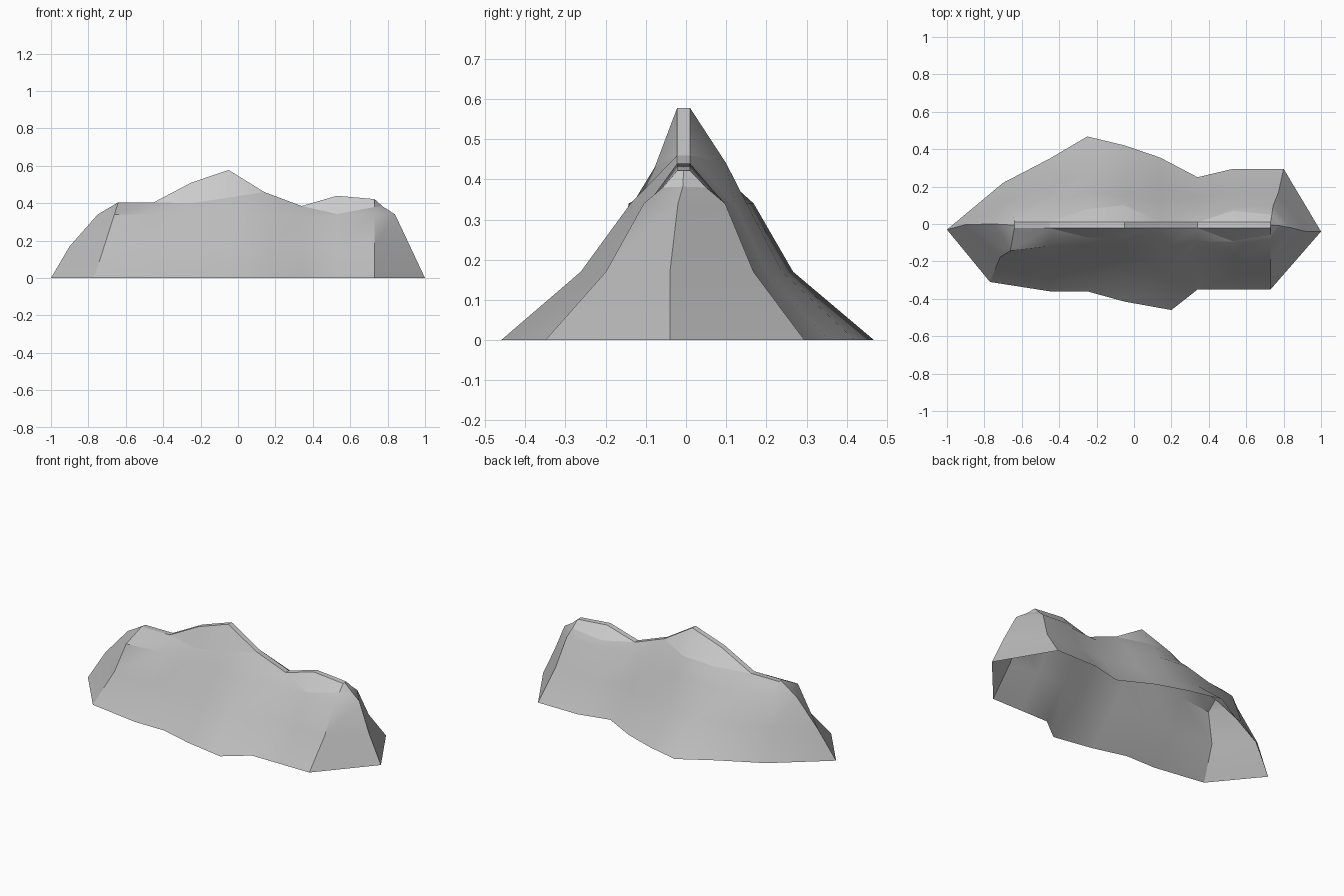
import bpy, math

if "Cube" in bpy.data.objects:
    bpy.data.objects.remove(bpy.data.objects["Cube"])

RIDGE_F, RIDGE_B = -0.022, 0.01      # the two long edges of the narrow crest
# crest stations: x, z
CREST = [(-.64, .405), (-.45, .405), (-.25, .51), (-.05, .578),
         (.14, .46), (.34, .385), (.53, .44), (.73, .422)]
# per flank station: base x, base y, share of base y kept at z = .34, snow-line (y, z) or None
FRONT = [(-.77, -.31, .46, None), (-.45, -.36, .33, None), (-.25, -.36, .33, (-.072, .40)),
         (-.05, -.415, .32, (-.078, .43)), (.20, -.46, .30, None), (.34, -.35, .26, None),
         (.53, -.35, .275, (-.093, .342)), (.73, -.35, .30, (-.058, .38))]
BACK = [(-.70, .22, .36, None), (-.45, .35, .32, None), (-.25, .468, .36, (.08, .42)),
        (-.05, .42, .36, (.10, .44)), (.14, .355, .34, None), (.34, .25, .28, None),
        (.53, .295, .29, (.07, .37)), (.80, .295, .33, (.05, .38))]
# end spurs, bottom to top: slope points, snow line, crest
RIGHT_END = [(1, -.04, 0), (.92, -.04, .17), (.84, -.02, .34), (.775, -.008, .382), (.73, -.006, .422)]
LEFT_END = [(-1, -.03, 0), (-.9, -.003, .17), (-.75, 0, .34), (-.64, -.006, .405), (-.64, -.006, .405)]


def column(flank, crest, ridge_y):
    """Points from base to crest for one flank station."""
    bx, by, keep, snow = flank
    tx, tz = crest
    at = lambda z: bx + (tx - bx) * z / tz
    top = (tx, ridge_y, tz)
    line = (at(snow[1]), snow[0], snow[1]) if snow else top
    return [(bx, by, 0), (at(.17), by * .57, .17), (at(.34), by * keep, .34), line, top]


def make(name, faces, grey):
    """Mesh object from faces given as point lists, sharing equal points."""
    index, polys = {}, []
    for face in faces:
        ids = []
        for p in face:
            i = index.setdefault(tuple(round(c, 4) for c in p), len(index))
            if i not in ids:
                ids.append(i)
        if len(ids) > 2:
            polys.append(ids)
    mesh = bpy.data.meshes.new(name)
    mesh.from_pydata(list(index), [], polys)
    obj = bpy.data.objects.new(name, mesh)
    bpy.context.collection.objects.link(obj)
    mat = bpy.data.materials.new(name)
    mat.diffuse_color = (grey, grey, grey, 1)
    mat.use_nodes = True
    mat.node_tree.nodes["Principled BSDF"].inputs["Base Color"].default_value = mat.diffuse_color
    mesh.materials.append(mat)
    bpy.ops.object.select_all(action='DESELECT')
    obj.select_set(True)
    bpy.context.view_layer.objects.active = obj
    bpy.ops.object.shade_smooth_by_angle(angle=math.radians(30))
    return obj


front = [column(f, c, RIDGE_F) for f, c in zip(FRONT, CREST)]
back = [column(b, c, RIDGE_B) for b, c in zip(BACK, CREST)]
ring = front + [RIGHT_END] + back[::-1] + [LEFT_END]
rock, snow = [], []

# flanks: three rock bands, then the snow band above the snow line
for a, b in zip(ring, ring[1:] + ring[:1]):
    for k in range(4):
        (snow if k == 3 else rock).append([a[k], b[k], b[k + 1], a[k + 1]])

# narrow crest strip, snowy on the two peaks
for i in range(len(CREST) - 1):
    quad = [front[i][4], front[i + 1][4], back[i + 1][4], back[i][4]]
    (rock if i in (0, 4) else snow).append(quad)
rock.append([front[0][4], back[0][4], LEFT_END[4]])

make("mountain_rock", rock, 0.5)
make("snow_caps", snow, 0.8)
